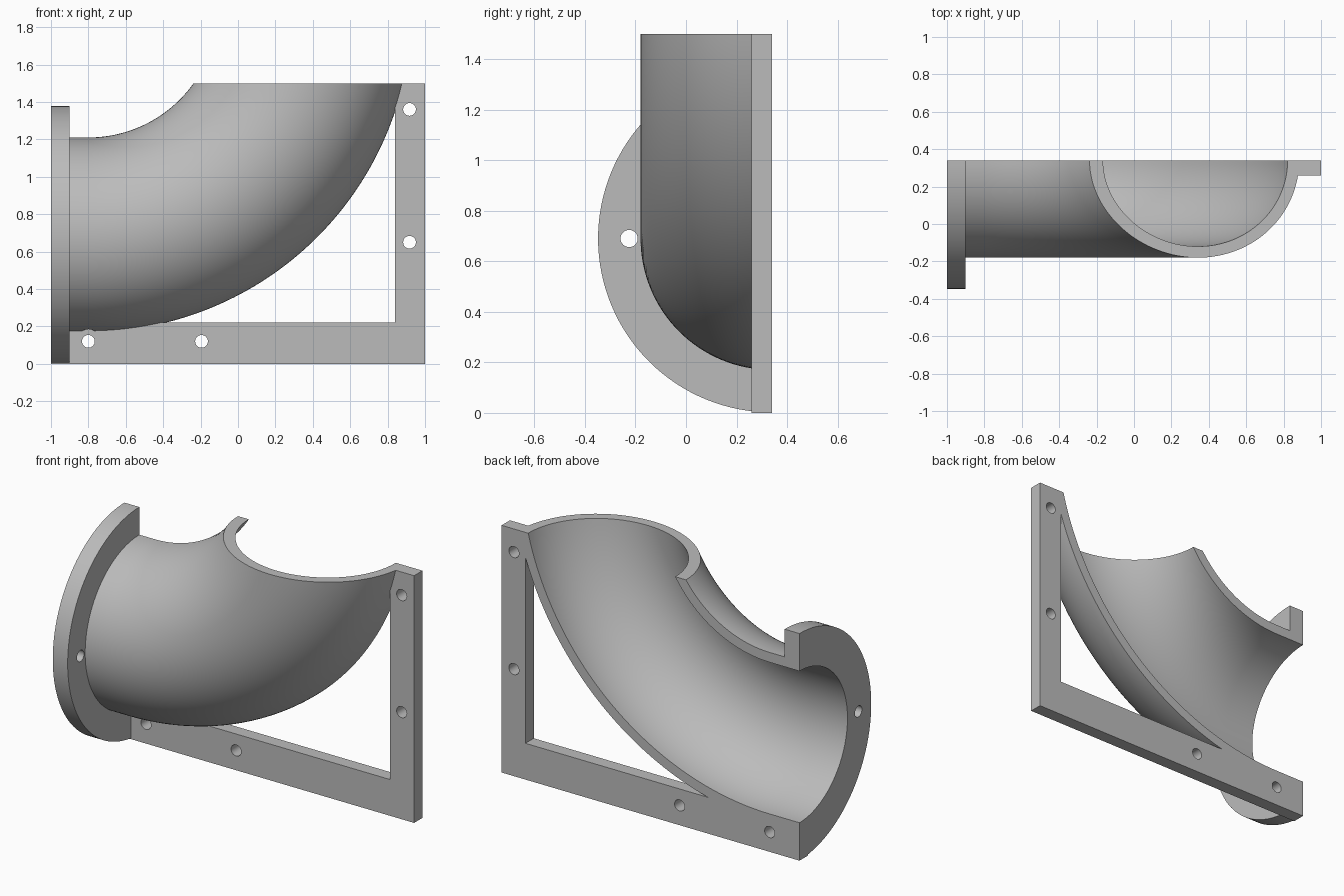
import bpy, bmesh
from math import sin, cos, pi
from mathutils import Matrix

if "Cube" in bpy.data.objects:
    bpy.data.objects.remove(bpy.data.objects["Cube"], do_unlink=True)

SPLIT_Y = 0.34                      # flat parting plane
BEND_X, BEND_Z, BEND_R = -0.8, 1.9, 1.21
AXIS_Z = BEND_Z - BEND_R
BORE, PIPE, FLANGE = 0.46, 0.52, 0.688
TOP = 1.5
HOLE = 0.034

grey = bpy.data.materials.new("plain grey")
grey.use_nodes = True
grey.diffuse_color = (0.5, 0.5, 0.5, 1)
grey.node_tree.nodes["Principled BSDF"].inputs["Base Color"].default_value = (0.5, 0.5, 0.5, 1)


def make_object(name, bm):
    bmesh.ops.recalc_face_normals(bm, faces=bm.faces)
    mesh = bpy.data.meshes.new(name)
    bm.to_mesh(mesh)
    bm.free()
    mesh.materials.append(grey)
    obj = bpy.data.objects.new(name, mesh)
    bpy.context.collection.objects.link(obj)
    return obj


def activate(obj):
    bpy.ops.object.select_all(action='DESELECT')
    obj.select_set(True)
    bpy.context.view_layer.objects.active = obj


def half_ring(inner, outer, steps=64):
    """C-shaped section as (y, height above axis) pairs."""
    angles = [pi * i / steps for i in range(steps + 1)]
    pts = [(SPLIT_Y - outer * sin(a), -outer * cos(a)) for a in angles]
    return pts + [(SPLIT_Y - inner * sin(a), -inner * cos(a)) for a in reversed(angles)]


def sweep(section, stations):
    """Sweep a section through (start x, bend angle) stations."""
    bm = bmesh.new()
    rings = [[bm.verts.new((x + (BEND_R - h) * sin(t), y, BEND_Z - (BEND_R - h) * cos(t)))
              for y, h in section] for x, t in stations]
    n = len(section)
    for a, b in zip(rings, rings[1:]):
        for i in range(n):
            j = (i + 1) % n
            bm.faces.new((a[i], a[j], b[j], b[i]))
    bm.faces.new(rings[0])
    bm.faces.new(rings[-1])
    return bm


def drill(obj, axis, centre, radius, depth):
    bm = bmesh.new()
    turn = Matrix.Rotation(pi / 2, 4, 'X' if axis == 'Y' else 'Y')
    bmesh.ops.create_cone(bm, cap_ends=True, segments=32, radius1=radius, radius2=radius,
                          depth=depth, matrix=Matrix.Translation(centre) @ turn)
    cutter = make_object("drill_cutter", bm)
    cutter.hide_render = True
    mod = obj.modifiers.new("hole", 'BOOLEAN')
    mod.operation, mod.solver, mod.object = 'DIFFERENCE', 'EXACT', cutter
    activate(obj)
    bpy.ops.object.modifier_apply(modifier=mod.name)
    bpy.data.objects.remove(cutter, do_unlink=True)


# Half-pipe elbow, trimmed level at the top
bends = [(BEND_X, pi / 2 * i / 64) for i in range(65)]
bm = sweep(half_ring(BORE, PIPE), [(-0.9, 0)] + bends)
cut = bmesh.ops.bisect_plane(bm, geom=bm.verts[:] + bm.edges[:] + bm.faces[:],
                             plane_co=(0, 0, TOP), plane_no=(0, 0, 1), clear_outer=True)
rim = [e for e in cut["geom_cut"] if isinstance(e, bmesh.types.BMEdge)]
bmesh.ops.holes_fill(bm, edges=rim, sides=0)
elbow = make_object("elbow_pipe", bm)
# Screw head clearance in the underside of the pipe
drill(elbow, 'Y', (-0.8, 0.03, 0.12), 0.065, 0.46)

# Half-round end flange with one bolt hole
flange = make_object("end_flange", sweep(half_ring(BORE, FLANGE), [(-1, 0), (-0.9, 0)]))
drill(flange, 'X', (-0.95, -0.225, AXIS_Z), HOLE, 0.3)

# L-shaped mounting frame
bm = bmesh.new()
outline = [(-1, 0), (1, 0), (1, TOP), (0.84, TOP), (0.84, 0.22), (-1, 0.22)]
face = bm.faces.new([bm.verts.new((x, SPLIT_Y, z)) for x, z in outline])
ext = bmesh.ops.extrude_face_region(bm, geom=[face])
moved = [v for v in ext["geom"] if isinstance(v, bmesh.types.BMVert)]
bmesh.ops.translate(bm, verts=moved, vec=(0, -0.08, 0))
frame = make_object("mounting_frame", bm)
for x, z in [(-0.8, 0.12), (-0.195, 0.12), (0.917, 0.65), (0.917, 1.36)]:
    drill(frame, 'Y', (x, 0.3, z), HOLE, 0.3)

for obj in (elbow, flange, frame):
    activate(obj)
    bpy.ops.object.shade_smooth_by_angle(angle=pi / 6)
